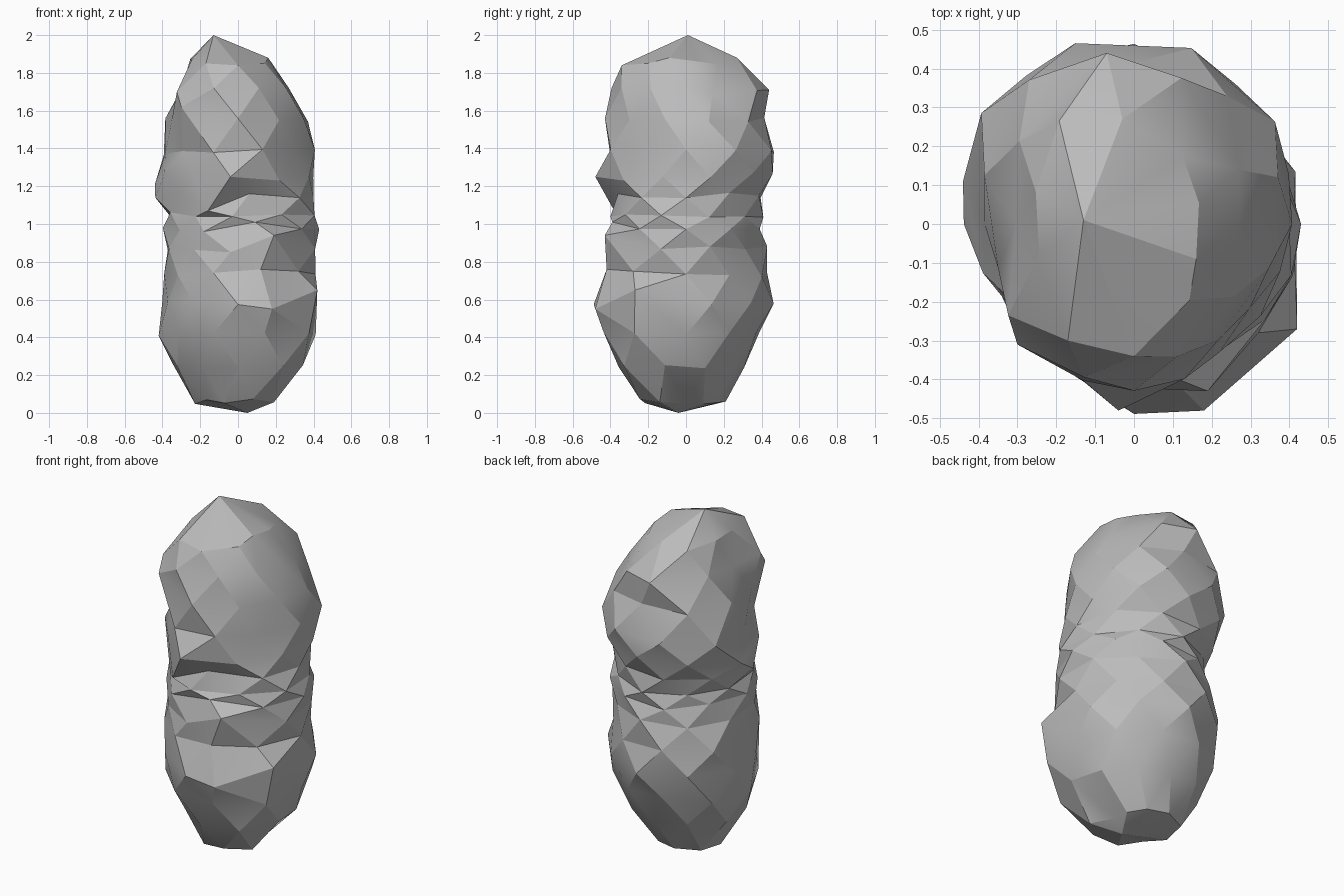
import bpy, math, random

if "Cube" in bpy.data.objects:
    bpy.data.objects.remove(bpy.data.objects["Cube"], do_unlink=True)
random.seed(7)

SIDES = 10
COMPASS = 8
# Height, then reach to E, NE, N, NW, W, SW, S, SE (all in hundredths)
RINGS = [
    (6, 13, 16, 20, 26, 23, 20, 25, 26),
    (25, 33, 30, 31, 35, 37, 28, 36, 41),
    (42, 41, 38, 40, 42, 41, 38, 46, 47),
    (58, 44, 41, 46, 45, 40, 39, 48, 51),
    (73, 41, 39, 45, 47, 39, 40, 43, 43),
    (87, 42, 38, 43, 40, 39, 38, 43, 46),
    (97, 43, 39, 42, 37, 39, 38, 39, 42),
    (105, 42, 38, 41, 38, 39, 37, 41, 44),
    (115, 40, 38, 42, 42, 43, 37, 38, 40),
    (126, 40, 44, 45, 48, 44, 37, 48, 39),
    (138, 40, 45, 48, 51, 39, 36, 45, 35),
    (155, 38, 41, 41, 46, 36, 39, 42, 35),
    (171, 27, 32, 43, 38, 30, 43, 39, 32),
    (186, 16, 20, 28, 33, 22, 31, 35, 21),
]
# Corners of the broken front ledges and the crown: (ring, step) -> position
CORNERS = {
    (3, 8): (0.18, -0.48, 0.55),
    (3, 9): (0.42, -0.27, 0.65),
    (4, 8): (0.12, -0.42, 0.76),
    (4, 9): (0.32, -0.28, 0.75),
    (5, 7): (-0.04, -0.42, 0.85),
    (5, 8): (0.19, -0.43, 0.94),
    (6, 7): (-0.18, -0.36, 0.96),
    (6, 8): (0.09, -0.39, 1.01),
    (7, 7): (-0.03, -0.40, 1.04),
    (7, 8): (0.23, -0.32, 1.05),
    (8, 7): (-0.16, -0.38, 1.07),
    (8, 8): (0.06, -0.36, 1.16),
    (9, 7): (-0.04, -0.48, 1.25),
    (9, 8): (0.22, -0.33, 1.23),
    (9, 4): (-0.44, 0.11, 1.21),
    (11, 6): (-0.30, -0.31, 1.62),
    (12, 1): (0.27, 0.14, 1.69),
    (12, 3): (-0.07, 0.44, 1.71),
    (13, 2): (-0.03, 0.27, 1.88),
    (13, 6): (-0.17, -0.30, 1.85),
    (13, 7): (0.0, -0.34, 1.84),
    (13, 9): (0.16, -0.09, 1.88),
}


def make_material(name, value):
    mat = bpy.data.materials.new(name)
    mat.use_nodes = True
    colour = (value, value, value, 1)
    mat.diffuse_color = colour
    shader = next(n for n in mat.node_tree.nodes if n.type == "BSDF_PRINCIPLED")
    shader.inputs["Base Color"].default_value = colour
    return mat


def reach(row, angle):
    """Blend the reach between the two nearest compass directions."""
    place = angle / math.tau * COMPASS
    low = math.floor(place)
    blend = place - low
    near = row[1 + low % COMPASS]
    far = row[1 + (low + 1) % COMPASS]
    return (near * (1 - blend) + far * blend) / 100


def ring_point(level, step):
    """One point of a ring: a set corner, or a slightly rough boulder point."""
    if (level, step) in CORNERS:
        return CORNERS[level, step]
    row = RINGS[level]
    angle = math.tau * (step + 0.5 * (level % 2)) / SIDES
    radius = reach(row, angle) * random.uniform(0.985, 1.025)
    z = row[0] / 100 + random.uniform(-0.015, 0.015)
    return (radius * math.cos(angle), radius * math.sin(angle), z)


# Staggered rings of the boulder, closed by a foot point and a peak
verts = []
for level in range(len(RINGS)):
    verts += [ring_point(level, step) for step in range(SIDES)]
foot = len(verts)
peak = foot + 1
verts += [(0.05, -0.04, 0), (-0.13, 0.01, 2)]

faces = []
for level in range(len(RINGS) - 1):
    base, above = level * SIDES, (level + 1) * SIDES
    for i in range(SIDES):
        j = (i + 1) % SIDES
        a, b, c, d = base + i, base + j, above + i, above + j
        if level % 2:
            faces += [(a, b, d), (a, d, c)]
        else:
            faces += [(a, b, c), (c, b, d)]
top = (len(RINGS) - 1) * SIDES
for i in range(SIDES):
    j = (i + 1) % SIDES
    faces += [(j, i, foot), (top + i, top + j, peak)]

mesh = bpy.data.meshes.new("boulder")
mesh.from_pydata(verts, [], faces)
mesh.validate()
boulder = bpy.data.objects.new("boulder", mesh)
bpy.context.collection.objects.link(boulder)
mesh.materials.append(make_material("stone grey", 0.5))

# Soft shading on shallow facets, crisp edges on ledges
bpy.ops.object.select_all(action="DESELECT")
boulder.select_set(True)
bpy.context.view_layer.objects.active = boulder
bpy.ops.object.shade_smooth_by_angle(angle=math.radians(18))
